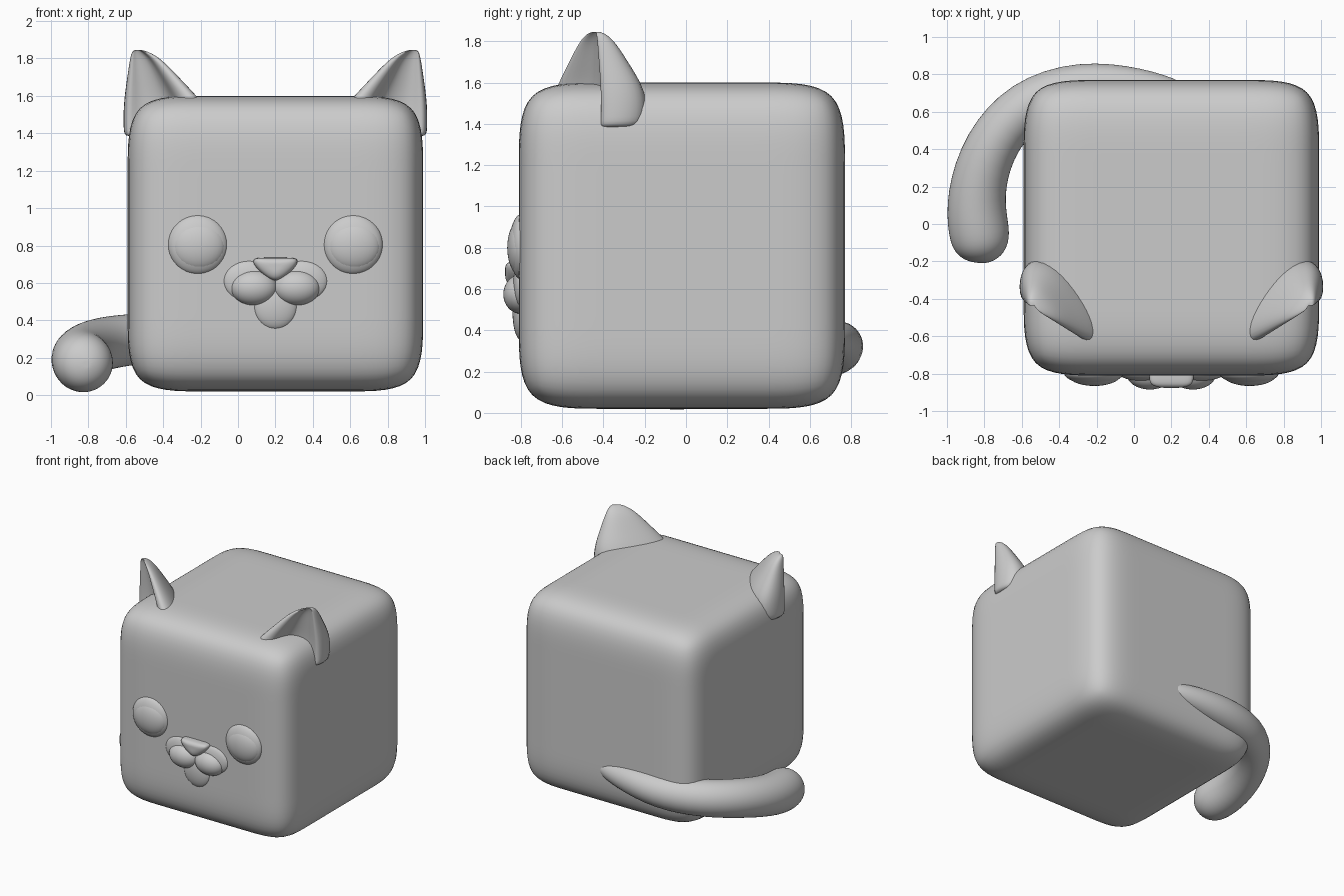
import bpy, bmesh, math
from mathutils import Vector

if "Cube" in bpy.data.objects:
    bpy.data.objects.remove(bpy.data.objects["Cube"])

grey = bpy.data.materials.new("soft_grey")
grey.diffuse_color = (0.6, 0.6, 0.6, 1)
grey.use_nodes = True
grey.node_tree.nodes["Principled BSDF"].inputs["Base Color"].default_value = grey.diffuse_color
CX = 0.2  # middle of the body


def add_mesh(name, bm, levels=0):
    bmesh.ops.recalc_face_normals(bm, faces=bm.faces[:])
    me = bpy.data.meshes.new(name)
    bm.to_mesh(me)
    bm.free()
    me.materials.append(grey)
    for p in me.polygons:
        p.use_smooth = True
    ob = bpy.data.objects.new(name, me)
    bpy.context.collection.objects.link(ob)
    if levels:
        sub = ob.modifiers.new("round", 'SUBSURF')
        sub.levels = sub.render_levels = levels
    return ob


def ellipsoid(name, centre, radii):
    bm = bmesh.new()
    bmesh.ops.create_uvsphere(bm, u_segments=32, v_segments=20, radius=1)
    bmesh.ops.scale(bm, vec=radii, verts=bm.verts[:])
    bmesh.ops.translate(bm, vec=centre, verts=bm.verts[:])
    return add_mesh(name, bm)


def loft(name, rings, levels):
    """Skin closed rings of equal length and close both ends."""
    bm = bmesh.new()
    rows = [[bm.verts.new(p) for p in ring] for ring in rings]
    n = len(rows[0])
    for a, b in zip(rows, rows[1:]):
        for i in range(n):
            j = (i + 1) % n
            bm.faces.new((a[i], a[j], b[j], b[i]))
    for row in (rows[0], rows[-1]):
        mid = bm.verts.new(sum((v.co for v in row), Vector()) / n)
        for i in range(n):
            bm.faces.new((row[i], row[(i + 1) % n], mid))
    return add_mesh(name, bm, levels)


# Body: soft cube
bm = bmesh.new()
bmesh.ops.create_cube(bm, size=1.58)
bmesh.ops.subdivide_edges(bm, edges=bm.edges[:], cuts=3, use_grid_fill=True)
bmesh.ops.translate(bm, vec=(CX, -0.02, 0.81), verts=bm.verts[:])
add_mesh("body", bm, 3)

# Ears: hollow crescents drawn in to a rounded tip (left ear, then mirrored)
outline = [(-0.60, -0.44), (-0.625, -0.30), (-0.56, -0.17), (-0.40, -0.21),
           (-0.26, -0.38), (-0.17, -0.55), (-0.19, -0.66), (-0.31, -0.61),
           (-0.33, -0.46), (-0.42, -0.40), (-0.53, -0.38)]
tip = (-0.555, -0.44)
for side, s in (("left", 1), ("right", -1)):
    rings = []
    for f, z in ((0.12, None), (0, 1.45), (0, 1.56), (0.36, 1.70), (0.64, 1.81), (0.86, 1.845)):
        ring = []
        for x, y in outline:
            px, py = x + (tip[0] - x) * f, y + (tip[1] - y) * f
            pz = z
            if z is None or z == 1.45:   # outer foot reaches down the side
                drop = max(0, min(1, (-0.25 - x) / 0.3))
                pz = (1.48 if z is None else 1.53) - 0.11 * drop
            ring.append((CX + s * (px - CX), py, pz))
        rings.append(ring)
    loft(side + "_ear", rings, 2)

# Eyes: domed surround with a second flatter dome
for side, s in (("left", -1), ("right", 1)):
    x = CX + s * 0.415
    ellipsoid(side + "_eye_rim", (x, -0.795, 0.805), (0.16, 0.062, 0.16))
    ellipsoid(side + "_eye", (x + 0.003, -0.80, 0.80), (0.147, 0.066, 0.136))

# Muzzle: two cheeks and a chin
for side, s in (("left", -1), ("right", 1)):
    ellipsoid(side + "_cheek", (CX + s * 0.115, -0.80, 0.575), (0.125, 0.085, 0.095))
    ellipsoid(side + "_cheek_blend", (CX + s * 0.14, -0.80, 0.61), (0.14, 0.04, 0.11))
ellipsoid("chin", (CX, -0.795, 0.48), (0.12, 0.045, 0.13))

# Nose: rounded triangle, wide at the top
shape = [(-0.135, 0.735), (-0.05, 0.735), (0.05, 0.735), (0.135, 0.735),
         (0.105, 0.675), (0.025, 0.61), (-0.025, 0.61), (-0.105, 0.675)]
loft("nose", [[(CX + x * k, y, 0.69 + (z - 0.69) * k) for x, z in shape]
              for k, y in ((1, -0.77), (1, -0.83), (0.92, -0.862), (0.5, -0.876))], 2)

# Tail: tapered tube curling from the back around the left side
path = [(0.30, 0.69, 0.36, 0.02), (0.26, 0.70, 0.36, 0.06), (0.05, 0.735, 0.345, 0.10),
        (-0.28, 0.755, 0.315, 0.128), (-0.59, 0.65, 0.30, 0.138),
        (-0.78, 0.42, 0.265, 0.145), (-0.853, 0.15, 0.205, 0.155),
        (-0.828, -0.05, 0.172, 0.168), (-0.815, -0.14, 0.165, 0.142),
        (-0.81, -0.19, 0.165, 0.09), (-0.81, -0.208, 0.165, 0.03)]
rings = []
for i, (x, y, z, r) in enumerate(path):
    a, b = path[max(i - 1, 0)], path[min(i + 1, len(path) - 1)]
    along = (Vector(b[:3]) - Vector(a[:3])).normalized()
    u = along.cross(Vector((0, 0, 1))).normalized()
    w = u.cross(along)
    rings.append([Vector((x, y, z)) + 1.04 * r * (u * math.cos(t) + w * math.sin(t))
                  for t in (k * math.tau / 12 for k in range(12))])
loft("tail", rings, 2)
